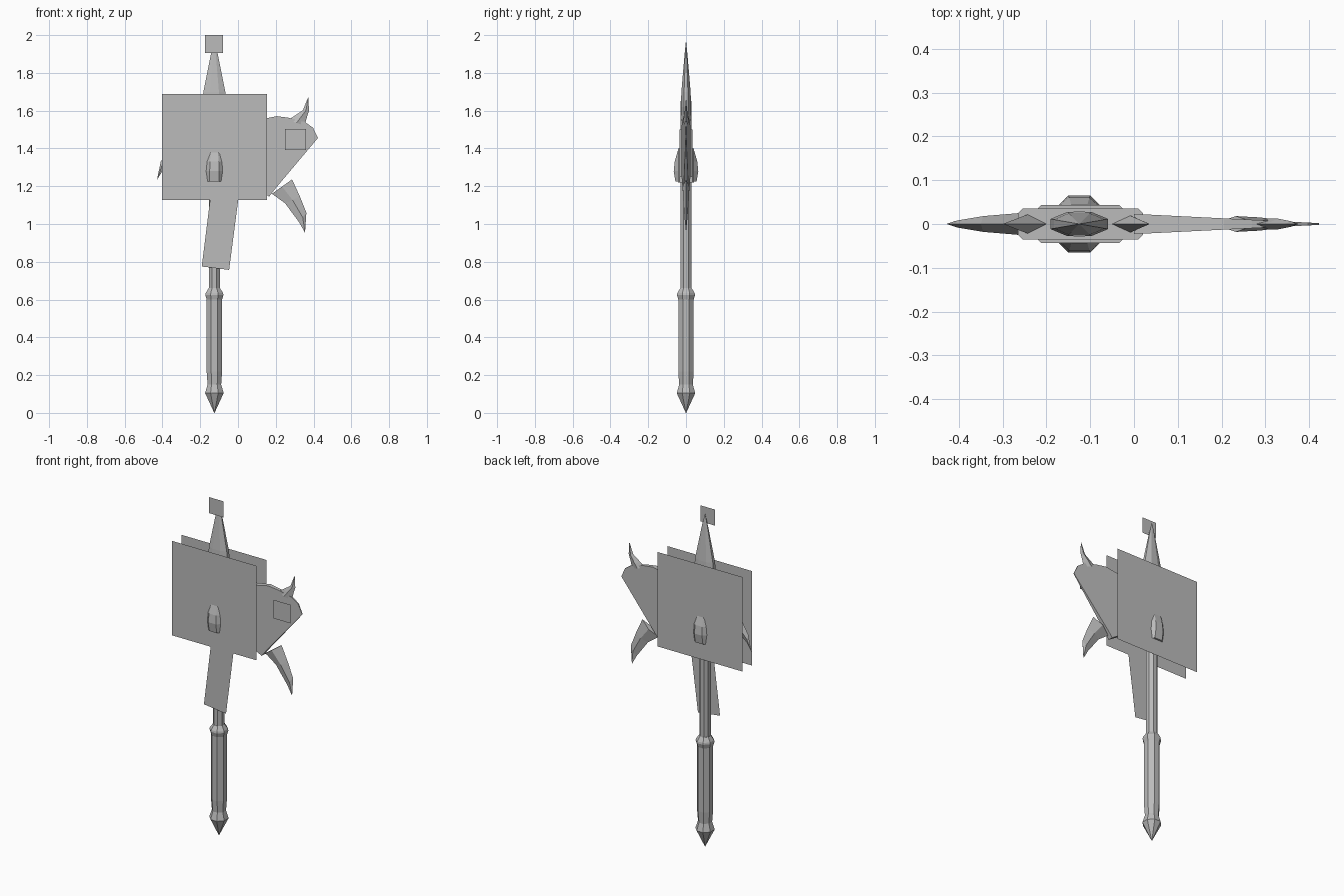
import bpy, bmesh, math
from mathutils import Vector

cube = bpy.data.objects.get("Cube")
if cube:
    bpy.data.objects.remove(cube, do_unlink=True)

AXIS = -0.125  # x of the shaft

grey = bpy.data.materials.new("plain_grey")
grey.use_nodes = True
COLOUR = (0.5, 0.5, 0.5, 1)
grey.diffuse_color = COLOUR
grey.node_tree.nodes["Principled BSDF"].inputs["Base Color"].default_value = COLOUR


def finish(name, bm, solid=True):
    if solid:
        bmesh.ops.recalc_face_normals(bm, faces=bm.faces[:])
    mesh = bpy.data.meshes.new(name)
    bm.to_mesh(mesh)
    bm.free()
    mesh.materials.append(grey)
    obj = bpy.data.objects.new(name, mesh)
    bpy.context.collection.objects.link(obj)
    return obj


def loft(name, rings):
    """Skin equal-length rings of points and cap both ends."""
    bm = bmesh.new()
    rows = [[bm.verts.new(p) for p in ring] for ring in rings]
    n = len(rows[0])
    for low, high in zip(rows, rows[1:]):
        for i in range(n):
            j = (i + 1) % n
            bm.faces.new((low[i], low[j], high[j], high[i]))
    bm.faces.new(rows[0][::-1])
    bm.faces.new(rows[-1])
    bmesh.ops.remove_doubles(bm, verts=bm.verts[:], dist=0.0003)
    return finish(name, bm)


def turned(name, profile, sides=8, flat=1.0):
    """Faceted turned part around the shaft axis, flattened in y."""
    rings = []
    for r, z in profile:
        r = r / math.cos(math.pi / sides)
        angles = [2 * math.pi * (i + 0.5) / sides for i in range(sides)]
        rings.append([(AXIS + r * math.cos(a), flat * r * math.sin(a), z) for a in angles])
    return loft(name, rings)


def horn(name, pairs, tip, depths):
    """Diamond-section horn between two edges, ending in a point."""
    rings = []
    for (ax, az, bx, bz), d in zip(pairs, depths):
        mx, mz = (ax + bx) / 2, (az + bz) / 2
        rings.append([(ax, 0, az), (mx, -d, mz), (bx, 0, bz), (mx, d, mz)])
    t = Vector((tip[0], 0, tip[1]))
    rings.append([t + Vector((0.001 * (i % 2), 0, 0.001 * (i // 2))) for i in range(4)])
    return loft(name, rings)


def panel(name, corners, y):
    bm = bmesh.new()
    bm.faces.new([bm.verts.new((x, y, z)) for x, z in corners])
    return finish(name, bm, solid=False)


def rect(x0, x1, z0, z1):
    return [(x0, z0), (x1, z0), (x1, z1), (x0, z1)]


def block(name, x0, x1, z0, z1, half, cut):
    """Chamfered block, symmetric front to back."""
    ring = [(x0 + cut, -half), (x1 - cut, -half), (x1, -half + cut), (x1, half - cut),
            (x1 - cut, half), (x0 + cut, half), (x0, half - cut), (x0, -half + cut)]
    return loft(name, [[(x, y, z) for x, y in ring] for z in (z0, z1)])


# Handle and shaft
turned("pommel", [(0.001, 0), (0.049, 0.105), (0.036, 0.15)])
turned("grip", [(0.036, 0.15), (0.041, 0.22), (0.041, 0.6), (0.048, 0.625), (0.046, 0.635), (0.03, 0.66)])
turned("shaft", [(0.029, 0.65), (0.029, 1.65)])

# Head body
block("head_core", -0.265, 0.02, 1.25, 1.5, 0.035, 0.01)
block("head_collar", -0.22, -0.025, 1.22, 1.4, 0.043, 0.008)

# Boss that shows on both sides of the head
boss = []
for z, w, inner, d in [(1.225, 0.042, 0.025, 0.056), (1.28, 0.05, 0.025, 0.065),
                       (1.33, 0.046, 0.023, 0.06), (1.39, 0.03, 0.018, 0.043)]:
    half = [(-w, -0.04), (-inner, -d), (inner, -d), (w, -0.04)]
    boss.append([(AXIS + x, y, z) for x, y in half + [(-x, -y) for x, y in half]])
loft("boss", boss)

# Top spike
turned("top_spike", [(0.055, 1.5), (0.066, 1.62), (0.058, 1.7), (0.018, 1.9), (0.001, 1.97)], flat=0.42)

# Axe blade, a wedge that thins towards its point
outline = [(0.0, 1.52), (0.1, 1.55), (0.206, 1.571), (0.27, 1.562), (0.354, 1.54),
           (0.397, 1.51), (0.423, 1.455), (0.2, 1.19), (0.165, 1.145), (0.0, 1.25)]
loft("blade", [[(x, s * (0.002 + 0.05 * (0.423 - x)), z) for x, z in outline] for s in (-1, 1)])

# Horns around the head
horn("upper_horn", [(0.265, 1.55, 0.355, 1.52), (0.3, 1.573, 0.36, 1.55), (0.344, 1.603, 0.376, 1.6)],
     (0.371, 1.67), (0.013, 0.012, 0.006))
horn("lower_horn", [(0.18, 1.16, 0.286, 1.236), (0.249, 1.11, 0.328, 1.145), (0.323, 1.01, 0.362, 1.06)],
     (0.354, 0.955), (0.018, 0.015, 0.008))
horn("rear_horn", [(-0.25, 1.5, -0.25, 1.3), (-0.35, 1.43, -0.34, 1.33), (-0.409, 1.33, -0.4, 1.28)],
     (-0.429, 1.235), (0.026, 0.018, 0.008))
horn("rear_top_horn", [(-0.27, 1.46, -0.2, 1.5)], (-0.3, 1.63), [0.025])
horn("front_top_horn", [(-0.05, 1.5, 0.02, 1.46)], (0.035, 1.63), [0.022])

# Flat panels
for name, y in (("front_panel", -0.046), ("back_panel", 0.046)):
    panel(name, rect(-0.402, 0.154, 1.128, 1.688), y)
panel("small_panel", rect(-0.249, -0.195, 1.43, 1.525), -0.049)
panel("blade_panel", rect(0.249, 0.36, 1.393, 1.503), -0.022)
panel("tip_panel", rect(-0.175, -0.079, 1.905, 2.0), -0.024)
panel("hanging_strip", [(-0.192, 0.775), (-0.047, 0.757), (0.017, 1.25), (-0.13, 1.27)], -0.045)
